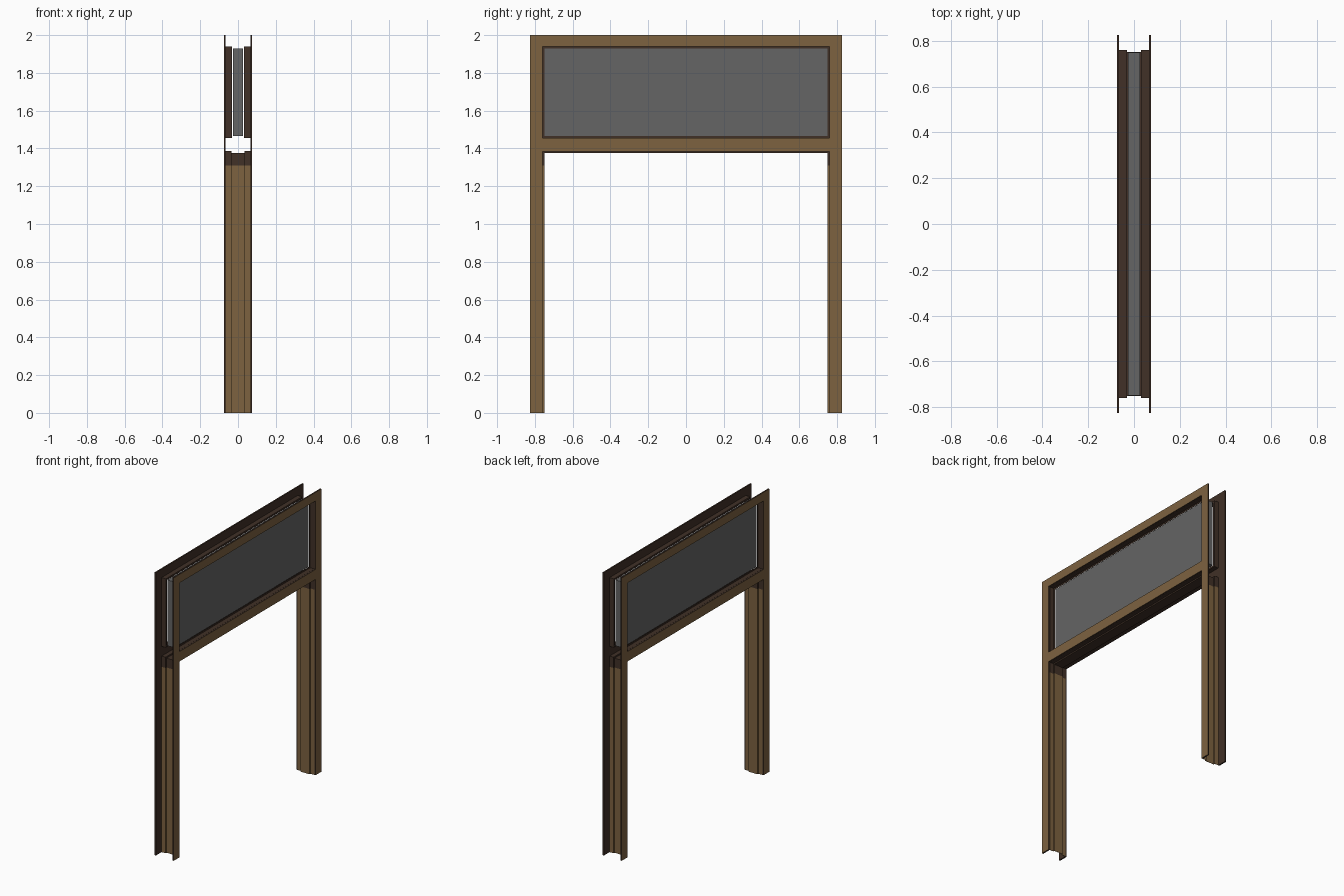
import bpy, bmesh

if "Cube" in bpy.data.objects:
    bpy.data.objects.remove(bpy.data.objects["Cube"])


def material(name, rgb):
    m = bpy.data.materials.new(name)
    m.diffuse_color = (*rgb, 1)
    m.use_nodes = True
    m.node_tree.nodes["Principled BSDF"].inputs["Base Color"].default_value = m.diffuse_color
    return m


WOOD = material("brown wood", (0.205, 0.122, 0.051))
DARK = material("dark brown wood", (0.052, 0.030, 0.020))
GLASS = material("grey glass", (0.130, 0.130, 0.130))


def make_object(name, bm, mats):
    me = bpy.data.meshes.new(name)
    bm.to_mesh(me)
    bm.free()
    for m in mats:
        me.materials.append(m)
    ob = bpy.data.objects.new(name, me)
    bpy.context.collection.objects.link(ob)
    return ob


def add_box(bm, x, y, z):
    verts = bmesh.ops.create_cube(bm, size=1)["verts"]
    for v in verts:
        v.co = [r[0] if c < 0 else r[1] for c, r in zip(v.co, (x, y, z))]


def sweep(name, profile, path, closed, mats, dark_above=None):
    """Sweep an (x, inset) profile along a path function giving (y, z) points."""
    bm = bmesh.new()
    rows = [[bm.verts.new((x, y, z)) for y, z in path(d)] for x, d in profile]
    n = len(rows[0])
    for a, b in zip(rows, rows[1:]):
        for i in range(n if closed else n - 1):
            j = (i + 1) % n
            f = bm.faces.new((a[i], a[j], b[j], b[i]))
            if dark_above and f.calc_center_median().z > dark_above:
                f.material_index = 1
    ob = make_object(name, bm, mats)
    mod = ob.modifiers.new("thickness", "SOLIDIFY")
    mod.thickness = 0.002
    mod.offset = 0
    return ob


# Flat casing on both faces: two stiles, a middle rail and a head rail
for side, label in ((-1, "left"), (1, "right")):
    bm = bmesh.new()
    x = sorted((side * 0.065, side * 0.075))
    add_box(bm, x, (-0.825, -0.76), (0, 2))
    add_box(bm, x, (0.76, 0.825), (0, 2))
    add_box(bm, x, (-0.76, 0.76), (1.385, 1.455))
    add_box(bm, x, (-0.76, 0.76), (1.94, 2))
    bm.normal_update()
    for f in bm.faces:
        f.material_index = 0 if f.normal.x * side > 0.5 else 1
    make_object(label + "_casing", bm, (WOOD, DARK))


# Door jamb liner with a raised central stop, dark at the head
def door_path(d):
    y, z = 0.76 - d, 1.385 - d
    return [(-y, 0), (-y, 1.31), (-y, z), (y, z), (y, 1.31), (y, 0)]


stop = [(-0.065, 0), (-0.035, 0), (-0.035, 0.01),
        (0.035, 0.01), (0.035, 0), (0.065, 0)]
sweep("door_jamb", stop, door_path, False, (WOOD, DARK), 1.31)


# Stepped liner around the transom window, one on each side of the glass
def transom_path(d):
    y, lo, hi = 0.76 - d, 1.455 + d, 1.94 - d
    return [(-y, lo), (y, lo), (y, hi), (-y, hi)]


for side, label in ((-1, "left"), (1, "right")):
    step = [(side * 0.065, 0), (side * 0.032, 0), (side * 0.032, 0.012)]
    sweep(label + "_transom_liner", step, transom_path, True, (DARK,))

# Glass panel
bm = bmesh.new()
add_box(bm, (-0.027, 0.027), (-0.75, 0.75), (1.465, 1.93))
make_object("transom_glass", bm, (GLASS,))
